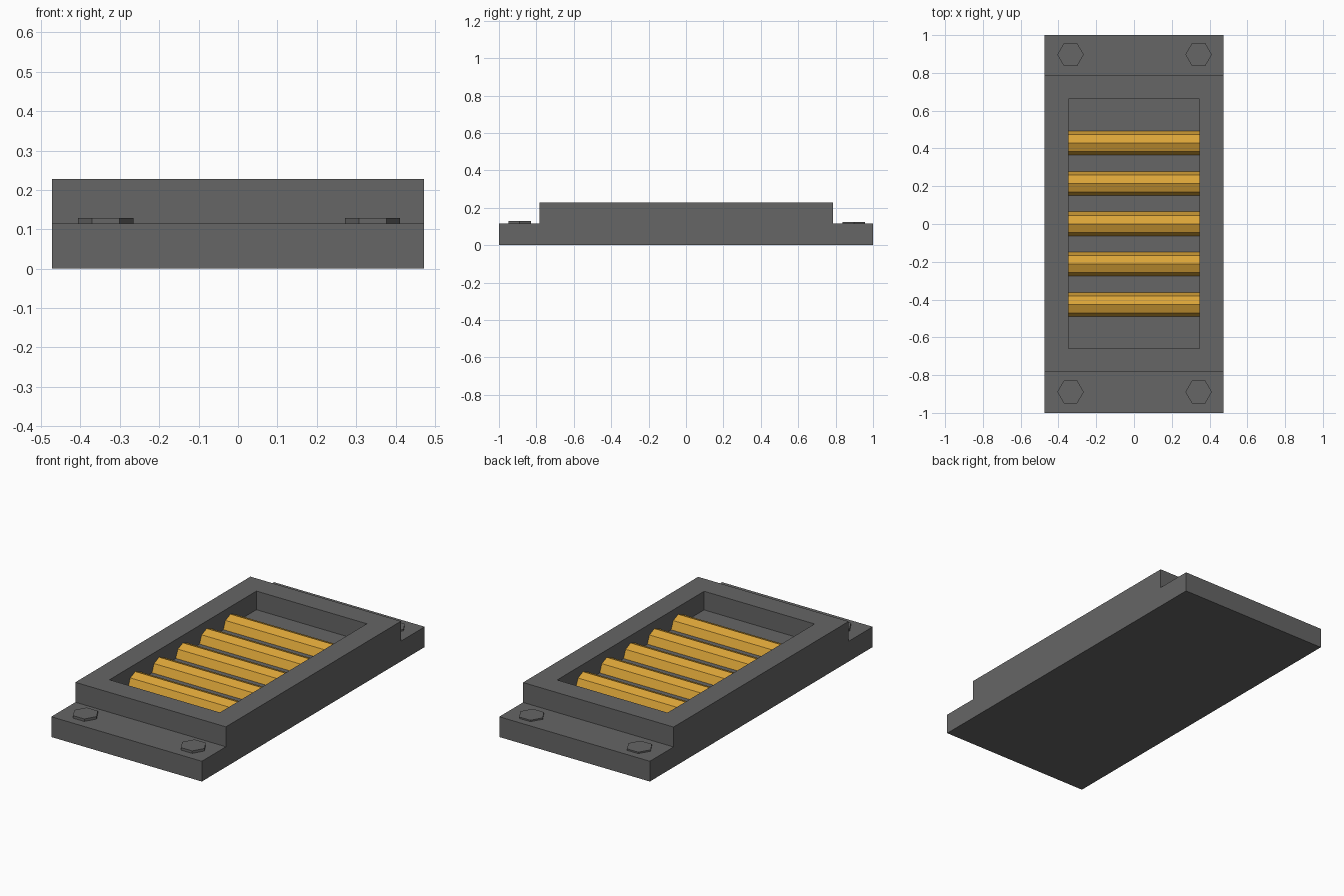
import bpy, bmesh, math
from mathutils import Matrix, Vector

if "Cube" in bpy.data.objects:
    bpy.data.objects.remove(bpy.data.objects["Cube"])


def material(name, rgb):
    m = bpy.data.materials.new(name)
    m.diffuse_color = (*rgb, 1)
    m.use_nodes = True
    m.node_tree.nodes["Principled BSDF"].inputs["Base Color"].default_value = m.diffuse_color
    return m


GREY = material("dark_grey", (0.132, 0.132, 0.132))
GOLD = material("gold", (0.71, 0.375, 0.04))


def finish(bm, name, mat):
    bmesh.ops.recalc_face_normals(bm, faces=bm.faces[:])
    me = bpy.data.meshes.new(name)
    bm.to_mesh(me)
    bm.free()
    me.materials.append(mat)
    ob = bpy.data.objects.new(name, me)
    bpy.context.collection.objects.link(ob)
    return ob


def prism(name, sides, r, depth, matrix, mat):
    bm = bmesh.new()
    bmesh.ops.create_cone(bm, cap_ends=True, segments=sides, radius1=r,
                          radius2=r, depth=depth, matrix=matrix)
    return finish(bm, name, mat)


# Housing: stepped side profile extruded across x, with a pocket in the top
W, STEP, TOP, FLOOR = 0.473, 0.115, 0.228, 0.122
profile = [(-1, 0), (1, 0), (1, STEP), (0.787, STEP), (0.787, TOP),
           (-0.784, TOP), (-0.784, STEP), (-1, STEP)]
bm = bmesh.new()
side = bm.faces.new([bm.verts.new((-W, y, z)) for y, z in profile])
ext = bmesh.ops.extrude_face_region(bm, geom=[side], use_keep_orig=True)
bmesh.ops.translate(bm, vec=(2 * W, 0, 0),
                    verts=[v for v in ext["geom"] if isinstance(v, bmesh.types.BMVert)])
bmesh.ops.recalc_face_normals(bm, faces=bm.faces[:])
top = [f for f in bm.faces if all(v.co.z > TOP - 0.001 for v in f.verts)][0]
bmesh.ops.inset_region(bm, faces=[top], thickness=0.126, use_even_offset=True)
pocket = bmesh.ops.extrude_discrete_faces(bm, faces=[top])["faces"][0]
bmesh.ops.translate(bm, vec=(0, 0, FLOOR - TOP), verts=pocket.verts[:])
finish(bm, "housing", GREY)

# Eight-sided rollers lying across the pocket, one corner up
for i in range(5):
    y = 0.428 - i * 0.2135
    m = (Matrix.Translation((0, y, 0.122)) @ Matrix.Rotation(math.pi / 2, 4, 'Y'))
    prism(f"roller_{i + 1}", 8, 0.064, 0.694, m, GOLD)

# Hexagonal bolt heads on both end flanges
for end, y, h in (("front", -0.889, 0.129), ("back", 0.897, 0.123)):
    for sname, x in (("left", -0.336), ("right", 0.342)):
        bottom = STEP - 0.01
        # corners point along x
        m = (Matrix.Translation((x, y, (h + bottom) / 2))
             @ Matrix.Rotation(math.pi / 2, 4, 'Z'))
        prism(f"bolt_{end}_{sname}", 6, 0.07, h - bottom, m, GREY)
